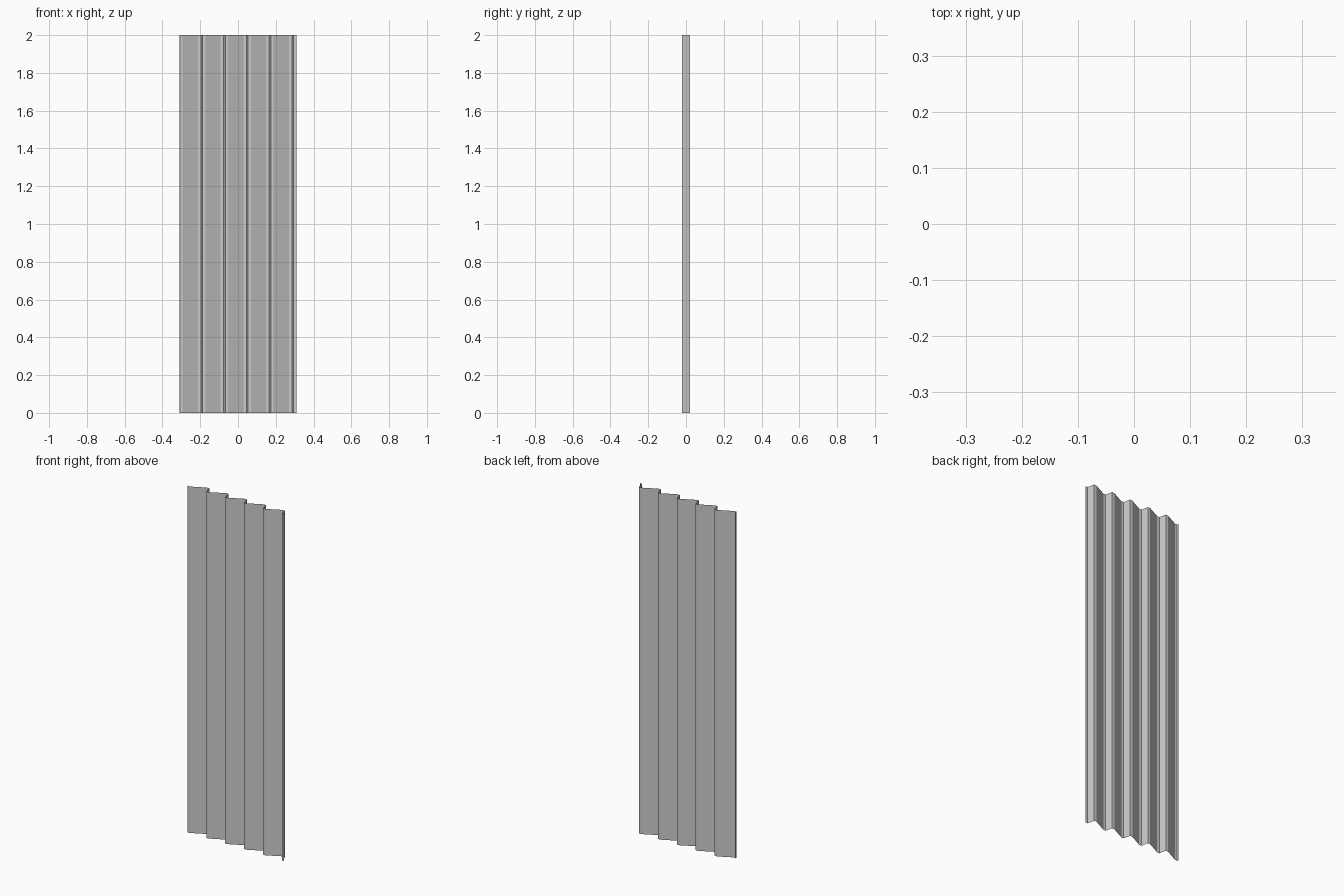
import bpy, bmesh

if "Cube" in bpy.data.objects:
    bpy.data.objects.remove(bpy.data.objects["Cube"])

HEIGHT = 2.0
PITCH = 0.1205      # width of one rib
DEPTH = 0.0205      # half depth of the profile
RIBS = 5

# Cross-section: short lip, then repeated ramp / crest / steep drop / valley
profile = [(-0.309, -0.012), (-0.3075, -DEPTH)]
for i in range(RIBS):
    x = -0.2935 + i * PITCH
    profile += [(x, -DEPTH), (x + 0.081, DEPTH),
                (x + 0.097, DEPTH), (x + 0.1055, -DEPTH)]
profile.append((0.309, -DEPTH))

# Extrude the section upward into a thin, flat-shaded sheet
bm = bmesh.new()
verts = [bm.verts.new((x, y, 0)) for x, y in profile]
edges = [bm.edges.new(pair) for pair in zip(verts, verts[1:])]
result = bmesh.ops.extrude_edge_only(bm, edges=edges)
top = [g for g in result["geom"] if isinstance(g, bmesh.types.BMVert)]
bmesh.ops.translate(bm, verts=top, vec=(0, 0, HEIGHT))

# Make every panel face the front
bm.normal_update()
bm.faces.ensure_lookup_table()
if sum(f.normal.y for f in bm.faces) > 0:
    bmesh.ops.reverse_faces(bm, faces=bm.faces[:])

mesh = bpy.data.meshes.new("corrugated_sheet")
bm.to_mesh(mesh)
bm.free()
sheet = bpy.data.objects.new("corrugated_sheet", mesh)
bpy.context.collection.objects.link(sheet)
